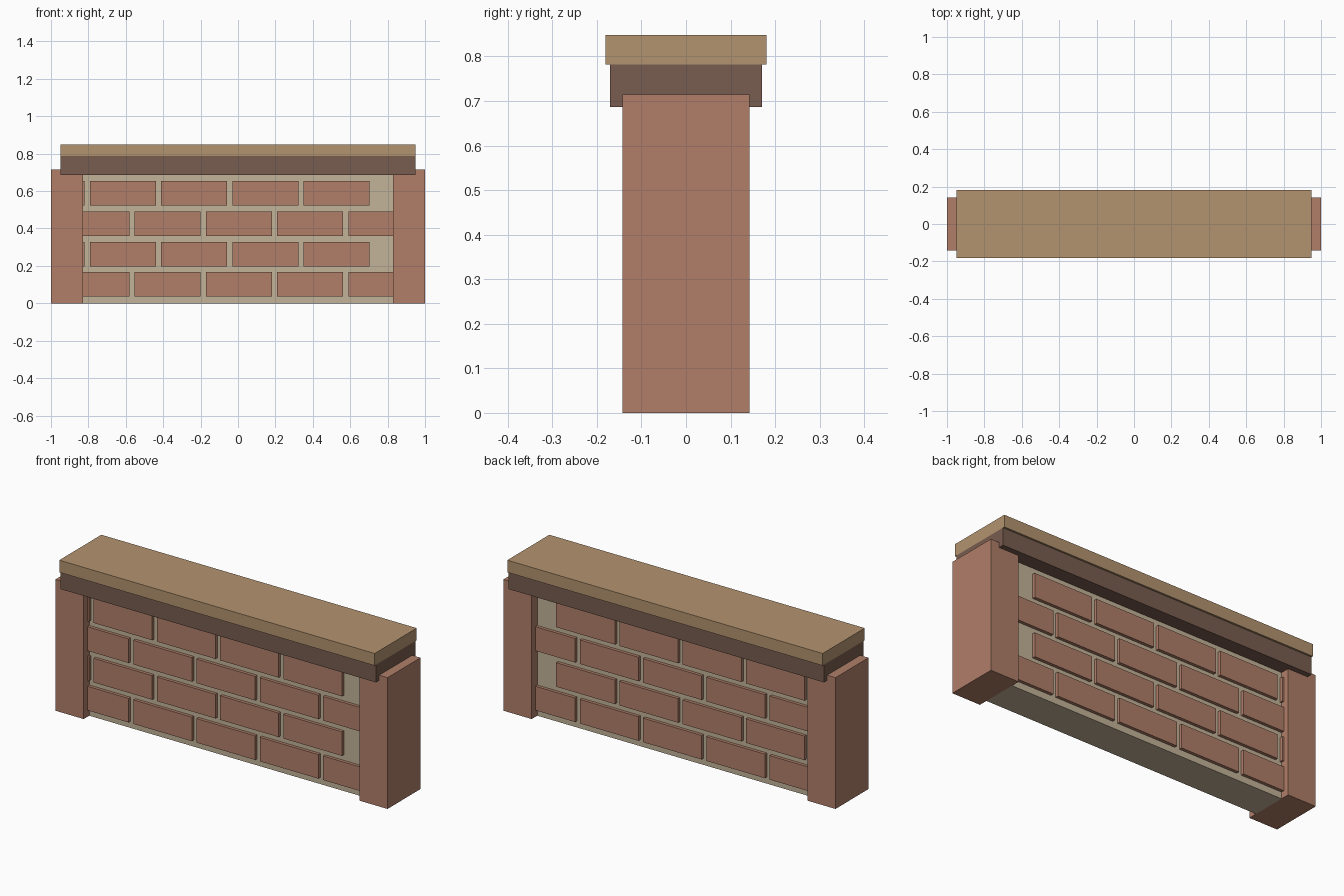
import bpy

if "Cube" in bpy.data.objects:
    bpy.data.objects.remove(bpy.data.objects["Cube"])


def make_material(name, rgb):
    """Flat material from 0-255 display values converted to linear."""
    mat = bpy.data.materials.new(name)
    lin = [((c / 255 + 0.055) / 1.055) ** 2.4 for c in rgb]
    mat.diffuse_color = (*lin, 1.0)
    mat.use_nodes = True
    mat.node_tree.nodes["Principled BSDF"].inputs["Base Color"].default_value = mat.diffuse_color
    return mat


BRICK = make_material("brick red", (177, 127, 105))
MORTAR = make_material("mortar beige", (195, 179, 152))
DARK = make_material("dark brown", (120, 92, 78))
TAN = make_material("tan stone", (180, 148, 112))


def box(name, x, y, z, mat):
    """Box from (min, max) ranges on each axis."""
    bpy.ops.mesh.primitive_cube_add(size=1)
    ob = bpy.context.object
    ob.name = name
    ranges = (x, y, z)
    for v in ob.data.vertices:
        v.co = [r[1] if c > 0 else r[0] for c, r in zip(v.co, ranges)]
    ob.data.materials.append(mat)
    return ob


# End posts
POST_IN = 0.83
box("left_post", (-1, -POST_IN), (-0.142, 0.142), (0, 0.715), BRICK)
box("right_post", (POST_IN, 1), (-0.142, 0.142), (0, 0.715), BRICK)

# Mortar core between the posts
box("mortar_core", (-POST_IN, POST_IN), (-0.094, 0.094), (0, 0.70), MORTAR)

# Staggered brick courses running through the wall, ends hidden in the posts
LENGTH, PITCH, HEIGHT, RISE = 0.353, 0.381, 0.131, 0.162
for row in range(4):
    first = -0.934 if row % 2 == 0 else -1.173
    z0 = 0.036 + row * RISE
    for i in range(5):
        x0 = first + i * PITCH
        x1 = min(x0 + LENGTH, 0.93)
        box(f"brick_{row + 1}_{i + 1}", (max(x0, -0.93), x1),
            (-0.111, 0.111), (z0, z0 + HEIGHT), BRICK)

# Coping: dark band below a tan slab
box("coping_band", (-0.95, 0.95), (-0.171, 0.171), (0.687, 0.782), DARK)
box("coping_slab", (-0.95, 0.95), (-0.181, 0.181), (0.782, 0.848), TAN)
